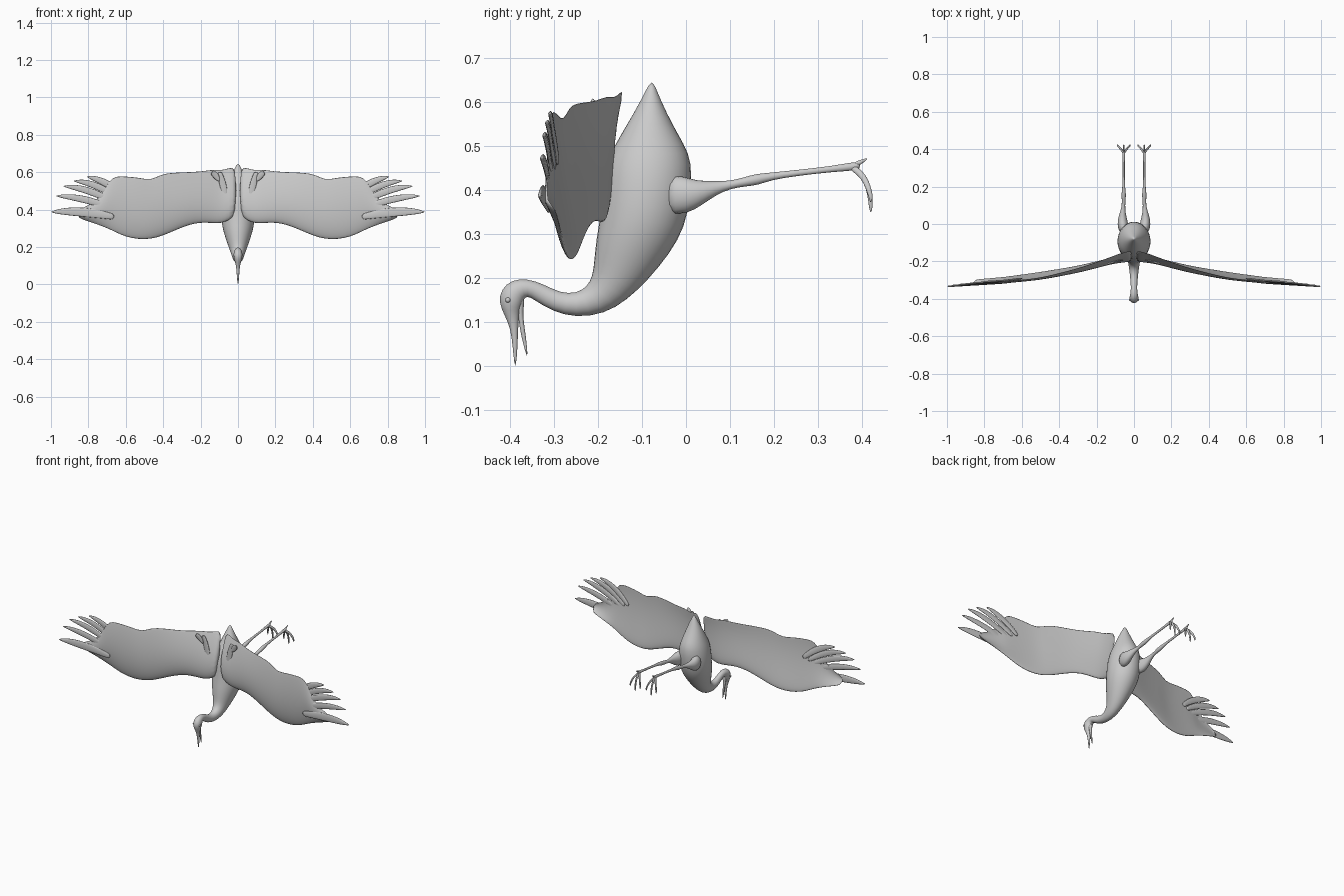
import bpy, math
from mathutils import Vector as V


def loft(name, sections, n=16, mirror=False, k=0.0, camber=0.0, sub=1):
    """Skin rings given as (centre, half axis a, half axis b); k thins the +a side."""
    verts, faces = [], []
    for c, a, b in sections:
        for i in range(n):
            t = 2 * math.pi * i / n
            co, si = math.cos(t), math.sin(t)
            p = V(c) + V(a) * co + V(b) * si * (1 - k * co)
            p.y -= camber * (1 - co * co)
            verts.append(p)
    for s in range(len(sections) - 1):
        for i in range(n):
            j = (i + 1) % n
            faces.append((s * n + i, s * n + j, (s + 1) * n + j, (s + 1) * n + i))
    last = (len(sections) - 1) * n
    faces.append(tuple(reversed(range(n))))
    faces.append(tuple(last + i for i in range(n)))
    me = bpy.data.meshes.new(name)
    me.from_pydata(verts, [], faces)
    ob = bpy.data.objects.new(name, me)
    bpy.context.collection.objects.link(ob)
    bpy.context.view_layer.objects.active = ob
    ob.select_set(True)
    bpy.ops.object.mode_set(mode='EDIT')
    bpy.ops.mesh.select_all(action='SELECT')
    bpy.ops.mesh.normals_make_consistent(inside=False)
    bpy.ops.object.mode_set(mode='OBJECT')
    ob.select_set(False)
    for p in me.polygons:
        p.use_smooth = True
    if mirror:
        ob.modifiers.new("mirror", 'MIRROR').use_mirror_merge = False
    if sub:
        ob.modifiers.new("smooth", 'SUBSURF').levels = sub
        ob.modifiers["smooth"].render_levels = sub
    return ob


def profile(rows):
    """Side-view rows (front y, front z, back y, back z, half width) to rings."""
    out = []
    for fy, fz, by, bz, w in rows:
        f, b = V((0, fy, fz)), V((0, by, bz))
        out.append(((f + b) / 2, (f - b) / 2, (w, 0, 0)))
    return out


def tube(name, pts):
    """Round limb through (x, y, z, half width, half height)."""
    secs = []
    for i, (x, y, z, rx, rz) in enumerate(pts):
        p, q = pts[max(i - 1, 0)], pts[min(i + 1, len(pts) - 1)]
        d = V(q[:3]) - V(p[:3])
        up = V((1, 0, 0)).cross(d).normalized()
        secs.append(((x, y, z), (rx, 0, 0), up * rz))
    return loft(name, secs, 10, True)


def interp(x, table):
    for (x0, y0), (x1, y1) in zip(table, table[1:]):
        if x <= x1:
            return y0 + (y1 - y0) * (x - x0) / (x1 - x0)
    return table[-1][1]


WING_Y = [(0, -.165), (.1, -.183), (.2, -.212), (.3, -.24), (.5, -.28), (.7, -.303), (1.01, -.322)]


def feather(name, base, mid, tip, width, dy=0.0):
    """Leaf-shaped blade along a curve in the wing plane."""
    b, m, t = V(base), V(mid), V(tip)
    secs = []
    for i in range(11):
        u = i / 10
        p = b * (1 - u) ** 2 + m * 2 * u * (1 - u) + t * u * u
        d = ((m - b) * (1 - u) + (t - m) * u).normalized()
        w = width * (0.45 + 0.55 * math.sin(math.pi * min(u * .8 + .1, 1)))
        w *= math.sqrt(max(1 - u ** 5, .004))
        secs.append(((p.x, interp(p.x, WING_Y) + dy, p.y), (-d.y * w, 0, d.x * w), (0, .005, 0)))
    return loft(name, secs, 8, True)


# body, neck, head and upper bill in one skin
loft("body", profile([
    (-.082, .647, -.074, .647, .004), (-.105, .60, -.055, .60, .028),
    (-.135, .55, -.03, .55, .05), (-.165, .50, -.003, .505, .067),
    (-.185, .46, .016, .465, .082), (-.19, .40, .014, .39, .092),
    (-.197, .34, .0, .315, .09), (-.206, .29, -.035, .255, .077),
    (-.21, .24, -.085, .195, .057), (-.213, .205, -.135, .148, .041),
    (-.226, .18, -.185, .118, .031), (-.25, .166, -.25, .109, .025),
    (-.285, .166, -.305, .124, .02), (-.325, .187, -.345, .15, .017),
    (-.36, .199, -.362, .16, .018), (-.397, .197, -.37, .15, .022),
    (-.421, .175, -.372, .138, .025), (-.427, .145, -.376, .13, .023),
    (-.412, .113, -.379, .118, .014), (-.399, .085, -.382, .085, .009),
    (-.394, .04, -.383, .04, .006), (-.39, .0, -.387, .0, .002)]))

# lower bill
loft("lower_bill", profile([
    (-.398, .15, -.366, .17, .014), (-.385, .135, -.368, .14, .012),
    (-.382, .11, -.371, .11, .008), (-.375, .065, -.363, .065, .006),
    (-.362, .02, -.36, .02, .002)]), 10)

# eyes
for s in (-1, 1):
    bpy.ops.mesh.primitive_uv_sphere_add(segments=12, ring_count=8, radius=.006,
                                         location=(s * .021, -.405, .15))
    bpy.context.object.name = "eye"
    bpy.ops.object.shade_smooth()
    bpy.context.object.select_set(False)

# wings: (x, leading edge z, trailing edge z)
wing = []
for x, lo, hi in [(.008, .37, .637), (.05, .34, .622), (.09, .325, .612), (.13, .325, .617),
                  (.2, .331, .605), (.27, .315, .602), (.34, .285, .6), (.41, .255, .593),
                  (.465, .241, .558), (.53, .238, .574), (.6, .252, .579), (.65, .275, .582),
                  (.69, .295, .56), (.73, .312, .47), (.8, .337, .42), (.86, .355, .4)]:
    tilt = interp(x, [(0, .024), (.15, .005), (.5, -.014), (1, -.008)])
    th = interp(x, [(0, .016), (.4, .013), (.86, .004)])
    wing.append(((x, interp(x, WING_Y) + .006, (lo + hi) / 2),
                 (0, tilt, (hi - lo) / 2), (0, th, 0)))
loft("wing", wing, 20, True, k=.75, camber=.014)

# spread wing-tip feathers: base, bend and tip in the wing plane
for i, (b, m, t, w) in enumerate([
        ((.66, .36), (.84, .40), (1.0, .387), .027),
        ((.66, .40), (.82, .47), (.975, .473), .021),
        ((.65, .43), (.80, .52), (.935, .525), .021),
        ((.63, .45), (.76, .55), (.88, .553), .020),
        ((.60, .46), (.70, .56), (.81, .576), .021)]):
    feather("tip_feather", b, m, t, w, -.012 + .003 * i)

# inner feathers folded beside the back
feather("inner_feather", (.10, .60), (.075, .53), (.065, .44), .02, -.016)
feather("inner_feather", (.14, .60), (.12, .59), (.10, .55), .018, -.018)

# legs: thigh, ankle joint and shank
tube("leg", [(.052, -.05, .39, .03, .05), (.06, 0, .388, .031, .046), (.062, .03, .394, .025, .03),
             (.06, .065, .405, .015, .017), (.056, .10, .412, .009, .009),
             (.055, .135, .419, .011, .011), (.055, .16, .424, .013, .014),
             (.055, .19, .431, .008, .009), (.055, .25, .439, .006, .007),
             (.055, .34, .449, .006, .007), (.055, .38, .454, .009, .011),
             (.055, .397, .456, .006, .006)])

# toes: three forward, one hind
for dx, end in ((-.034, .372), (0, .35), (.034, .372)):
    tube("toe", [(.055, .375, .453, .006, .008), (.055 + dx * .3, .395, .441, .006, .008),
                 (.055 + dx * .7, .41, .42, .005, .007), (.055 + dx * .95, .418, .395, .005, .006),
                 (.055 + dx, .421, end + .01, .004, .005), (.055 + dx, .42, end, .001, .001)])
tube("hind_toe", [(.055, .375, .453, .005, .006), (.055, .395, .463, .005, .006),
                  (.055, .413, .472, .001, .002)])
